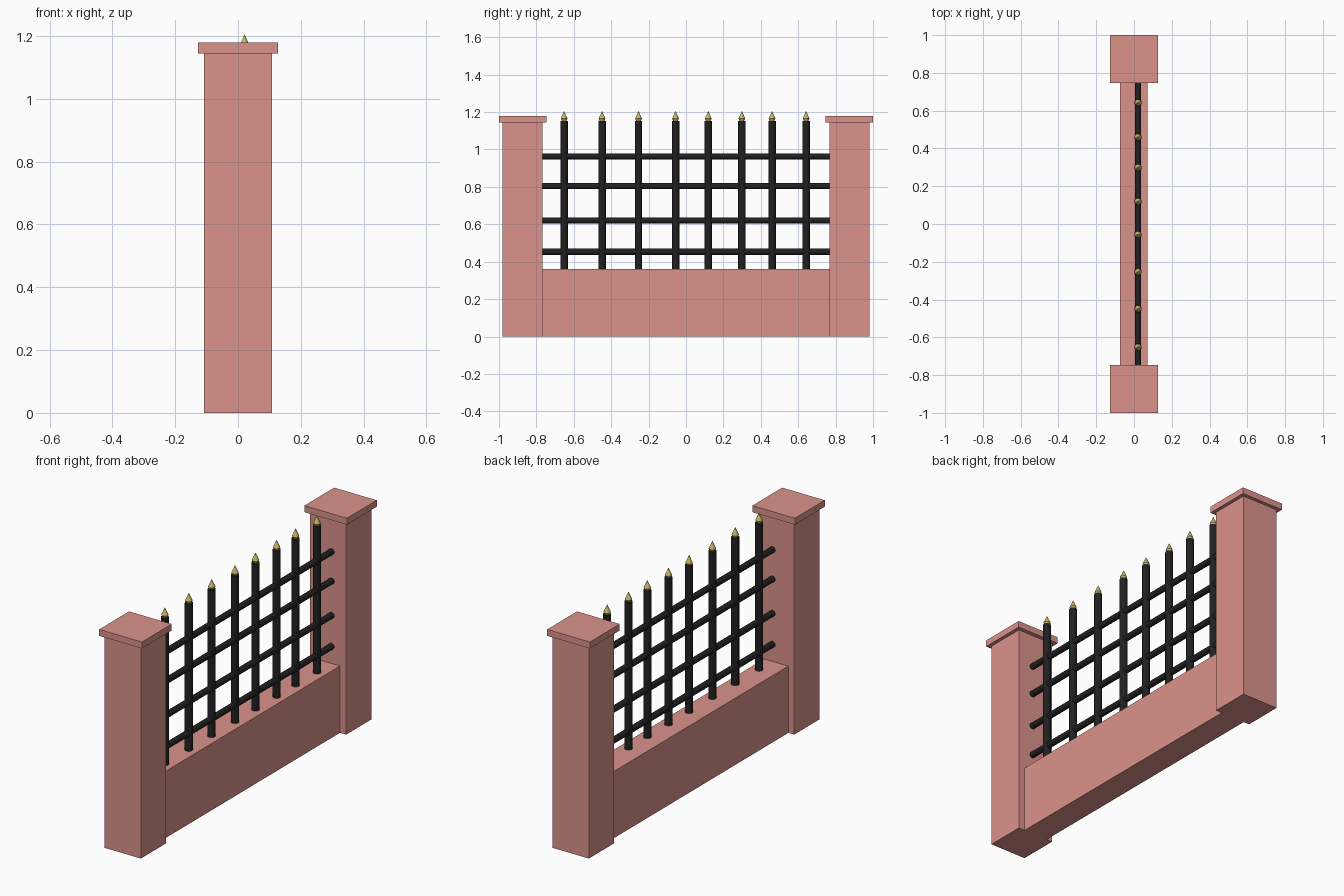
import bpy, bmesh, math

if "Cube" in bpy.data.objects:
    bpy.data.objects.remove(bpy.data.objects["Cube"])


def material(name, rgb):
    m = bpy.data.materials.new(name)
    m.diffuse_color = (*rgb, 1)
    m.use_nodes = True
    m.node_tree.nodes["Principled BSDF"].inputs["Base Color"].default_value = m.diffuse_color
    return m


BRICK = material("pink_stone", (0.71, 0.29, 0.26))
IRON = material("black_iron", (0.015, 0.015, 0.015))
GOLD = material("gold", (0.6, 0.48, 0.15))


def finish(name, bm, mat, smooth=False):
    bmesh.ops.recalc_face_normals(bm, faces=bm.faces[:])
    me = bpy.data.meshes.new(name)
    bm.to_mesh(me)
    bm.free()
    me.materials.append(mat)
    ob = bpy.data.objects.new(name, me)
    bpy.context.collection.objects.link(ob)
    if smooth:
        bpy.ops.object.select_all(action='DESELECT')
        ob.select_set(True)
        bpy.context.view_layer.objects.active = ob
        bpy.ops.object.shade_smooth_by_angle(angle=math.radians(35))
    return ob


def box(name, lo, hi, mat):
    bm = bmesh.new()
    bmesh.ops.create_cube(bm, size=1)
    for v in bm.verts:
        v.co = [(a + b) / 2 + c * (b - a) for a, b, c in zip(lo, hi, v.co)]
    return finish(name, bm, mat)


def turned(name, profile, mat, sides=16):
    """Closed solid of revolution about z from (radius, height) points."""
    bm = bmesh.new()
    rings = [[bm.verts.new((r * math.cos(math.tau * i / sides),
                            r * math.sin(math.tau * i / sides), z))
              for i in range(sides)] for r, z in profile]
    for a, b in zip(rings, rings[1:]):
        for i in range(sides):
            j = (i + 1) % sides
            bm.faces.new((a[i], a[j], b[j], b[i]))
    bm.faces.new(rings[0])
    bm.faces.new(rings[-1])
    bmesh.ops.remove_doubles(bm, verts=bm.verts[:], dist=1e-5)
    return finish(name, bm, mat, smooth=True)


POST_IN, WALL_TOP, BAR_TOP, BAR_X = 0.767, 0.36, 1.153, 0.021

# End pillars with overhanging caps
for side, s in (("front", -1), ("back", 1)):
    y0, y1 = sorted((s * POST_IN, s * 0.981))
    box(side + "_pillar", (-0.108, y0, 0), (0.108, y1, 1.144), BRICK)
    y0, y1 = sorted((s * 0.746, s * 1.0))
    box(side + "_pillar_cap", (-0.127, y0, 1.144), (0.127, y1, 1.179), BRICK)

# Low wall between the pillars
box("low_wall", (-0.073, -POST_IN, 0), (0.071, POST_IN, WALL_TOP), BRICK)

# Upright bars with spear tips
for i, y in enumerate((-0.652, -0.449, -0.254, -0.056, 0.119, 0.299, 0.46, 0.642)):
    bar = turned(f"upright_bar_{i + 1}", [(0.02, WALL_TOP), (0.02, BAR_TOP)], IRON)
    tip = turned(f"spear_tip_{i + 1}",
                 [(0.012, BAR_TOP), (0.018, BAR_TOP + 0.012), (0.0003, 1.205)], GOLD)
    bar.location = tip.location = (BAR_X, y, 0)

# Horizontal rails
for i, z in enumerate((0.453, 0.62, 0.805, 0.963)):
    rail = turned(f"rail_{i + 1}", [(0.0165, -POST_IN), (0.0165, POST_IN)], IRON)
    rail.rotation_euler.x = math.pi / 2
    rail.location = (BAR_X, 0, z)
